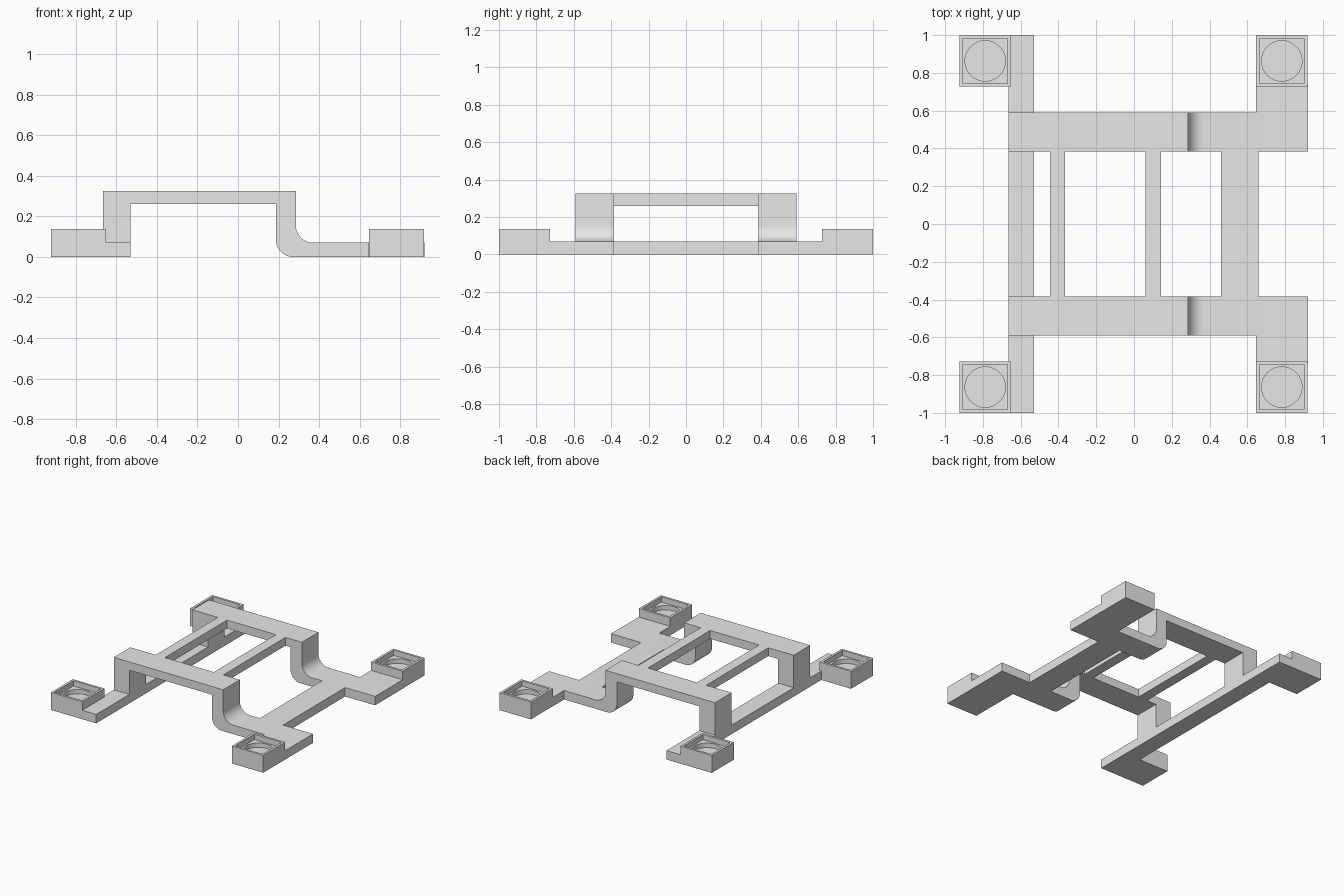
import bpy, bmesh, math

if "Cube" in bpy.data.objects:
    bpy.data.objects.remove(bpy.data.objects["Cube"])

grey = bpy.data.materials.new("light_grey")
grey.diffuse_color = (0.8, 0.8, 0.8, 1)
grey.use_nodes = True
grey.node_tree.nodes["Principled BSDF"].inputs["Base Color"].default_value = grey.diffuse_color

BASE = 0.07      # thickness of the low rails
TOP = 0.325      # height of the raised deck
DECK = 0.26      # underside of the raised deck
IN_Y, OUT_Y = 0.385, 0.59


def finish(name, bm):
    bmesh.ops.recalc_face_normals(bm, faces=bm.faces)
    me = bpy.data.meshes.new(name)
    bm.to_mesh(me)
    bm.free()
    me.materials.append(grey)
    ob = bpy.data.objects.new(name, me)
    bpy.context.collection.objects.link(ob)
    return ob


def box(name, x, y, z):
    bm = bmesh.new()
    bmesh.ops.create_cube(bm, size=1)
    for v in bm.verts:
        v.co = [r[0] if c < 0 else r[1] for c, r in zip(v.co, (x, y, z))]
    return finish(name, bm)


def arc(cx, cz, r, a0, a1, n=12):
    return [(cx + r * math.cos(math.radians(a0 + (a1 - a0) * i / n)),
             cz + r * math.sin(math.radians(a0 + (a1 - a0) * i / n))) for i in range(n + 1)]


def extrude_profile(name, pts, y0, y1):
    bm = bmesh.new()
    face = bm.faces.new([bm.verts.new((x, y0, z)) for x, z in pts])
    ext = bmesh.ops.extrude_face_region(bm, geom=[face])
    for g in ext["geom"]:
        if isinstance(g, bmesh.types.BMVert):
            g.co.y = y1
    return finish(name, bm)


def smooth(ob):
    bpy.ops.object.select_all(action='DESELECT')
    ob.select_set(True)
    bpy.context.view_layer.objects.active = ob
    bpy.ops.object.shade_smooth_by_angle(angle=math.radians(30))


def cup(name, cx, cy):
    # square cup: shallow square pocket with a deeper round pocket in its floor
    h, wall = 0.1365, 0.018
    ob = box(name, (cx - h, cx + h), (cy - h, cy + h), (0, 0.137))
    i = h - wall
    square = box("square_cutter", (cx - i, cx + i), (cy - i, cy + i), (0.095, 0.2))
    bm = bmesh.new()
    bmesh.ops.create_cone(bm, cap_ends=True, segments=48, radius1=0.107, radius2=0.107, depth=0.1)
    bmesh.ops.translate(bm, verts=bm.verts, vec=(cx, cy, 0.11))
    round_ = finish("round_cutter", bm)
    bpy.context.view_layer.objects.active = ob
    for c in (square, round_):
        m = ob.modifiers.new("pocket", 'BOOLEAN')
        m.operation, m.solver, m.object = 'DIFFERENCE', 'EXACT', c
        bpy.ops.object.modifier_apply(modifier=m.name)
        bpy.data.objects.remove(c)
    smooth(ob)


# side arm outline: rear post, raised deck, curved drop, low foot
arm = ([(-0.665, BASE), (-0.53, BASE), (-0.53, DECK), (0.187, DECK)]
       + arc(0.272, 0.085, 0.085, 180, 270)
       + [(0.92, 0), (0.92, BASE)]
       + arc(0.372, BASE + 0.087, 0.087, 270, 180)
       + [(0.285, TOP), (-0.665, TOP)])

for s, side in ((-1, "front"), (1, "back")):
    smooth(extrude_profile(side + "_arm", arm, s * IN_Y, s * OUT_Y))
    box(side + "_foot", (0.645, 0.92), sorted((s * OUT_Y, s * 0.735)), (0, BASE))
    cup(side + "_right_cup", 0.7825, s * 0.8635)
    cup(side + "_left_cup", -0.7875, s * 0.8635)

# rails and cross bars joining the two arms
box("left_rail", (-0.665, -0.53), (-1, 1), (0, BASE))
box("right_cross_bar", (0.46, 0.66), (-IN_Y, IN_Y), (0, BASE))
box("narrow_deck_bar_left", (-0.445, -0.365), (-IN_Y, IN_Y), (DECK, TOP))
box("narrow_deck_bar_right", (0.06, 0.142), (-IN_Y, IN_Y), (DECK, TOP))
